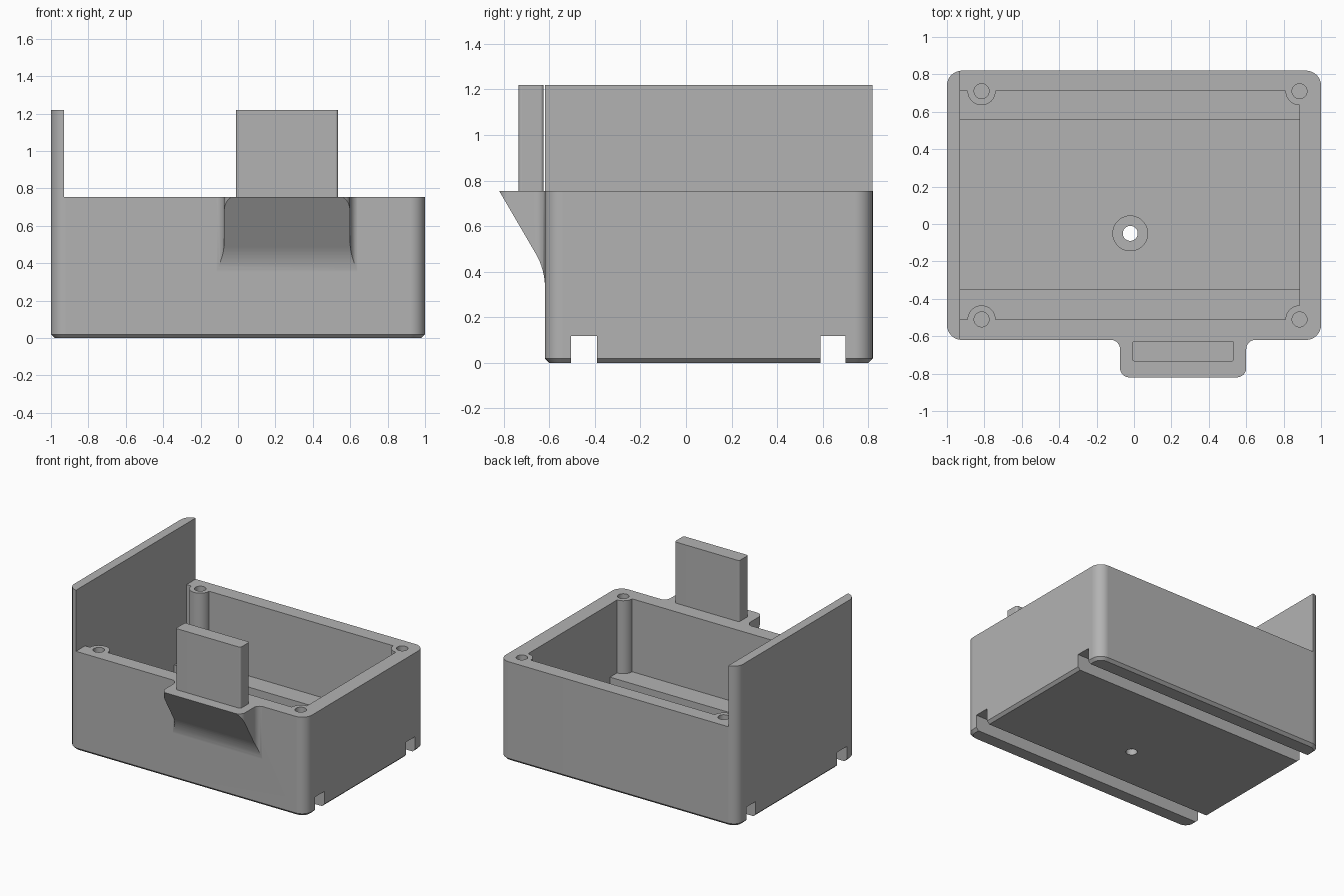
import bpy, bmesh, math
from mathutils import Vector

default = bpy.data.objects.get("Cube")
if default:
    bpy.data.objects.remove(default, do_unlink=True)

grey = bpy.data.materials.new("plain_grey")
grey.use_nodes = True
grey.diffuse_color = (0.45, 0.45, 0.45, 1)
grey.node_tree.nodes["Principled BSDF"].inputs["Base Color"].default_value = grey.diffuse_color

RIM, TOP = 0.755, 1.22            # box rim, top of the tall wall
BACK, FRONT = 0.82, -0.62
INNER_BACK, INNER_FRONT = 0.71, -0.51
INNER_LEFT, INNER_RIGHT = 0.885, -0.93


def rounded(corners, steps=8):
    """Outline from (u, v, radius) corners, each replaced by an arc."""
    out = []
    for i, (u, v, r) in enumerate(corners):
        p = Vector((u, v))
        if r == 0:
            out.append(p)
            continue
        a = (Vector(corners[i - 1][:2]) - p).normalized()
        b = (Vector(corners[(i + 1) % len(corners)][:2]) - p).normalized()
        half = a.angle(b) / 2
        c = p + (a + b).normalized() * r / math.sin(half)
        s, e = (p + d * r / math.tan(half) - c for d in (a, b))
        w = s.angle(e)
        for k in range(steps + 1):
            t = k / steps
            out.append(c + (s * math.sin((1 - t) * w) + e * math.sin(t * w)) / math.sin(w))
    return out


def rect(x0, x1, y0, y1, r=0):
    return rounded([(x0, y0, r), (x1, y0, r), (x1, y1, r), (x0, y1, r)])


def circle(x, y, r, n=40):
    return [Vector((x + r * math.cos(k * math.tau / n), y + r * math.sin(k * math.tau / n)))
            for k in range(n)]


def loft(name, layers, along_x=False):
    """Solid through (outline, height) layers, stacked along z or x."""
    bm = bmesh.new()
    rings = [[bm.verts.new((h, p.x, p.y) if along_x else (p.x, p.y, h)) for p in outline]
             for outline, h in layers]
    n = len(rings[0])
    for low, high in zip(rings, rings[1:]):
        for i in range(n):
            j = (i + 1) % n
            bm.faces.new((low[i], low[j], high[j], high[i]))
    bm.faces.new(rings[0])
    bm.faces.new(rings[-1])
    bmesh.ops.recalc_face_normals(bm, faces=bm.faces)
    mesh = bpy.data.meshes.new(name)
    bm.to_mesh(mesh)
    bm.free()
    mesh.materials.append(grey)
    obj = bpy.data.objects.new(name, mesh)
    bpy.context.collection.objects.link(obj)
    return obj


def prism(name, outline, lo, hi, along_x=False):
    return loft(name, [(outline, lo), (outline, hi)], along_x)


def activate(obj):
    bpy.ops.object.select_all(action='DESELECT')
    obj.select_set(True)
    bpy.context.view_layer.objects.active = obj


def combine(obj, tool, operation='DIFFERENCE'):
    activate(obj)
    mod = obj.modifiers.new("combine", 'BOOLEAN')
    mod.operation, mod.solver, mod.object = operation, 'EXACT', tool
    bpy.ops.object.modifier_apply(modifier=mod.name)
    bpy.data.objects.remove(tool, do_unlink=True)


# Outer shell with rounded corners and a chamfered bottom edge
ch = 0.02
outer = rect(-1, 1, FRONT, BACK, 0.08)
foot = rect(-1 + ch, 1 - ch, FRONT + ch, BACK - ch, 0.08 - ch)
body = loft("box_body", [(foot, 0), (outer, ch), (outer, TOP)])

# Front bracket: filleted plan shape trimmed by a sloping underside
wall = FRONT + 0.001
bracket = prism("front_bracket", rounded([
    (-0.25, -0.57, 0), (-0.25, wall, 0), (-0.075, wall, 0.05), (-0.075, -0.82, 0.05),
    (0.6, -0.82, 0.05), (0.6, wall, 0.05), (0.78, wall, 0), (0.78, -0.57, 0)]), 0.25, 0.9)
slope = prism("slope", rounded([
    (-0.905, 0.9, 0), (wall, 0.41, 0.3), (wall, 0.2, 0), (-0.54, 0.2, 0), (-0.54, 0.9, 0)]),
    -0.5, 1, along_x=True)
combine(bracket, slope, 'INTERSECT')
combine(body, bracket, 'UNION')

# Cut down to the rim, leaving the tall side wall
combine(body, prism("rim_cut", rect(INNER_RIGHT, 1.2, -1, 1), RIM, 1.5))

# Cavity with raised ledges over the grooves and round screw bosses
cavity = prism("cavity", [Vector(p) for p in (
    (-0.35, 0.08), (0.56, 0.08), (0.56, 0.2), (INNER_BACK, 0.2), (INNER_BACK, 0.9),
    (INNER_FRONT, 0.9), (INNER_FRONT, 0.2), (-0.35, 0.2))],
    INNER_RIGHT, INNER_LEFT, along_x=True)
bosses = [(x, y) for x in (-0.815, INNER_LEFT) for y in (INNER_FRONT, INNER_BACK)]
for x, y in bosses:
    combine(cavity, prism("boss", circle(x, y, 0.075), 0.15, 1))
combine(body, cavity)
for x, y in bosses:
    combine(body, prism("screw_hole", circle(x, y, 0.04), 0.35, 0.9))

# Floor hole with a counterbore
combine(body, prism("floor_hole", circle(-0.02, -0.05, 0.04), -0.1, 0.3))
combine(body, prism("counterbore", circle(-0.02, -0.05, 0.093), 0.045, 0.3))

# Grooves along the underside
for y0, y1 in ((-0.505, -0.39), (0.59, 0.7)):
    combine(body, prism("groove", rect(-1.2, 1.2, y0, y1), -0.1, 0.117))

# Upright plate on the bracket
plate = prism("upright_plate", rect(-0.01, 0.535, -0.735, -0.625, 0.015), RIM - 0.03, TOP)

for obj in (body, plate):
    activate(obj)
    bpy.ops.object.shade_smooth_by_angle(angle=math.radians(30))
    mod = obj.modifiers.new("flat_normals", 'WEIGHTED_NORMAL')
    mod.keep_sharp = True
